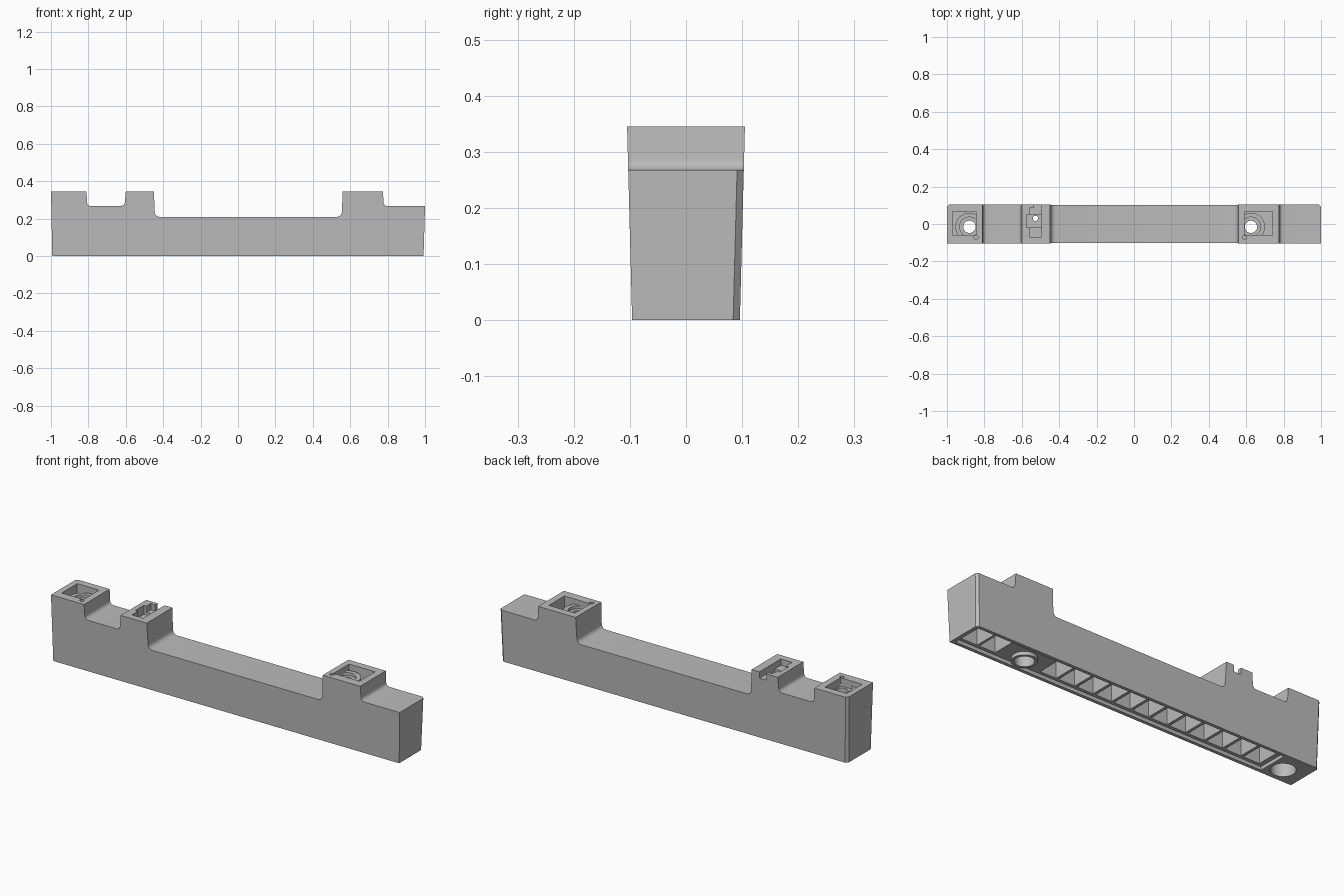
import bpy, bmesh, math

if "Cube" in bpy.data.objects:
    bpy.data.objects.remove(bpy.data.objects["Cube"])

grey = bpy.data.materials.new("mid grey")
grey.use_nodes = True
colour = (0.5, 0.5, 0.5, 1)
grey.diffuse_color = colour
grey.node_tree.nodes["Principled BSDF"].inputs["Base Color"].default_value = colour


def finish(bm, name):
    bmesh.ops.recalc_face_normals(bm, faces=bm.faces)
    mesh = bpy.data.meshes.new(name)
    bm.to_mesh(mesh)
    bm.free()
    mesh.materials.append(grey)
    ob = bpy.data.objects.new(name, mesh)
    bpy.context.collection.objects.link(ob)
    return ob


def prism(points, z0, z1):
    """Upright prism on an outline in the xy plane."""
    bm = bmesh.new()
    face = bm.faces.new([bm.verts.new((x, y, z0)) for x, y in points])
    out = bmesh.ops.extrude_face_region(bm, geom=[face])
    for v in out["geom"]:
        if isinstance(v, bmesh.types.BMVert):
            v.co.z = z1
    return finish(bm, "helper")


def box(x0, x1, y0, y1, z0, z1):
    return prism([(x0, y0), (x1, y0), (x1, y1), (x0, y1)], z0, z1)


def cylinder(x, y, r, z0, z1, n=40):
    turn = [2 * math.pi * i / n for i in range(n)]
    return prism([(x + r * math.cos(a), y + r * math.sin(a)) for a in turn], z0, z1)


def clipped_disc(cx, cy, r, lo, hi, z0, z1):
    """Disc clipped to a rectangle given by two corners."""
    pts = []
    for i in range(64):
        a = 2 * math.pi * i / 64
        p = (round(min(max(cx + r * math.cos(a), lo[0]), hi[0]), 5),
             round(min(max(cy + r * math.sin(a), lo[1]), hi[1]), 5))
        if p not in pts:
            pts.append(p)
    return prism(pts, z0, z1)


def combine(tool, operation="DIFFERENCE"):
    mod = body.modifiers.new("cut", "BOOLEAN")
    mod.operation, mod.solver, mod.object = operation, "EXACT", tool
    bpy.context.view_layer.objects.active = body
    bpy.ops.object.modifier_apply(modifier=mod.name)
    bpy.data.objects.remove(tool)


def arc(cx, cz, r, start):
    """Quarter fillet, counter-clockwise from the start angle."""
    return [(cx + r * math.cos(math.radians(start + 15 * i)),
             cz + r * math.sin(math.radians(start + 15 * i))) for i in range(7)]


# Main bar: stepped side profile with filleted inner corners
TOP, STEP, MID = 0.345, 0.268, 0.21
profile = [(-0.993, 0), (-1, TOP), (-0.81, TOP)]
profile += arc(-0.787, STEP + 0.02, 0.02, 180) + arc(-0.625, STEP + 0.02, 0.02, 270)
profile += [(-0.6, TOP), (-0.45, TOP)]
profile += arc(-0.42, MID + 0.025, 0.025, 180) + arc(0.53, MID + 0.025, 0.025, 270)
profile += [(0.56, TOP), (0.775, TOP)]
profile += arc(0.798, STEP + 0.02, 0.02, 180)
profile += [(1, STEP), (0.992, 0)]

bm = bmesh.new()
rows = []
for side in (-1, 1):
    rows.append([bm.verts.new((x, side * (0.096 + 0.009 * z / TOP), z)) for x, z in profile])
    bm.faces.new(rows[-1])
n = len(profile)
for i in range(n):
    j = (i + 1) % n
    bm.faces.new((rows[0][i], rows[0][j], rows[1][j], rows[1][i]))
bmesh.ops.recalc_face_normals(bm, faces=bm.faces)
# Small chamfer on both back corners
corners = [e for e in bm.edges
           if all(v.co.y > 0 and abs(v.co.x) > 0.99 for v in e.verts)
           and abs(e.verts[0].co.z - e.verts[1].co.z) > 0.2]
bmesh.ops.bevel(bm, geom=corners, offset=0.012, segments=1, affect="EDGES")
body = finish(bm, "mounting_bar")

# Underside: shallow rim recess, then a row of cells separated by ribs
combine(box(-0.805, 0.972, -0.079, 0.079, -0.05, 0.018))
centres = [-0.735 + 0.1075 * i for i in range(12)] + [0.802, 0.907]
for x in centres:
    combine(box(x - 0.046, x + 0.046, -0.062, 0.062, -0.05, 0.17))
combine(cylinder(0.625, -0.015, 0.06, 0.0, 0.06), "UNION")

# Screw bosses: pocket, stepped collar, through hole, counterbore, pin hole
for x, side, reach, bore in ((-0.88, -1, 0.09, 0.058), (0.625, 1, 0.115, 0.046)):
    y = -0.015
    xs = sorted((x + side * reach, x - side * 0.035))
    lo, hi = (xs[0], -0.06), (xs[1], 0.067)
    combine(box(xs[0], xs[1], lo[1], hi[1], 0.28, 0.4))
    grow = 0.004
    combine(clipped_disc(x, y, 0.075, (lo[0] - grow, lo[1] - grow),
                         (hi[0] + grow, hi[1] + grow), 0.27, 0.318), "UNION")
    combine(clipped_disc(x, y, 0.052, lo, hi, 0.303, 0.4))
    combine(cylinder(x, y, 0.033, -0.05, 0.4))
    combine(cylinder(x, y, bore, -0.05, 0.24))
    combine(cylinder(x - side * 0.035, -0.072, 0.011, 0.3, 0.4, 20))

# Latch boss: slot open at the back, wider inner pocket, small through hole
combine(box(-0.535, -0.495, 0.04, 0.15, 0.312, 0.4))
combine(box(-0.56, -0.495, -0.07, 0.085, 0.312, 0.4))
combine(box(-0.575, -0.495, -0.02, 0.05, 0.298, 0.4))
combine(cylinder(-0.527, 0.03, 0.014, 0.1, 0.4, 20))

# Smooth the round walls only
bpy.ops.object.select_all(action="DESELECT")
body.select_set(True)
bpy.context.view_layer.objects.active = body
bpy.ops.object.shade_smooth_by_angle(angle=math.radians(25))
